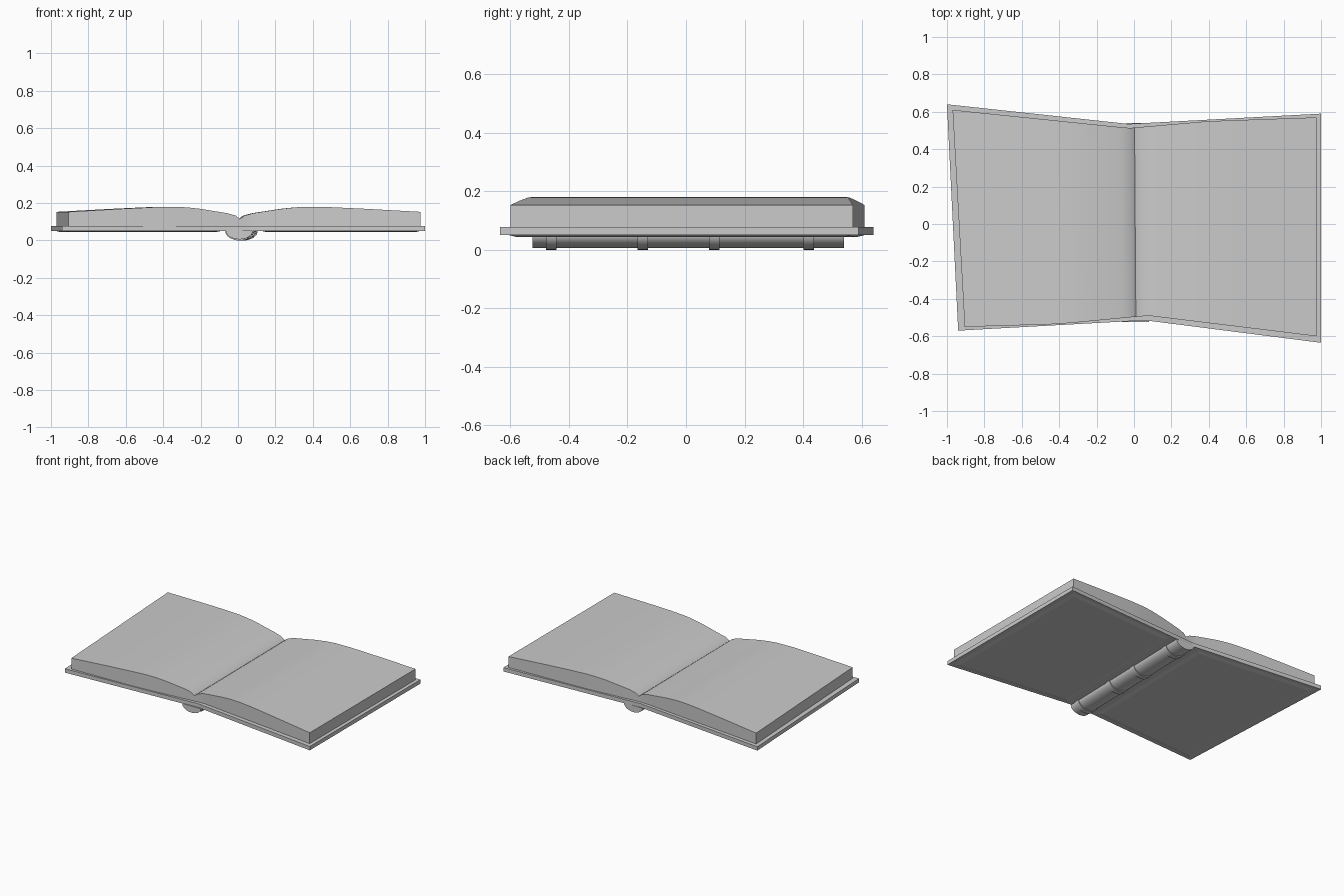
import bpy, bmesh, math
from mathutils import Vector

if "Cube" in bpy.data.objects:
    bpy.data.objects.remove(bpy.data.objects["Cube"])


def make(name, verts, faces, smooth=None):
    me = bpy.data.meshes.new(name)
    me.from_pydata(verts, [], faces)
    bm = bmesh.new()
    bm.from_mesh(me)
    bmesh.ops.recalc_face_normals(bm, faces=bm.faces)
    bm.to_mesh(me)
    bm.free()
    ob = bpy.data.objects.new(name, me)
    bpy.context.collection.objects.link(ob)
    if smooth:
        bpy.ops.object.select_all(action='DESELECT')
        ob.select_set(True)
        bpy.context.view_layer.objects.active = ob
        bpy.ops.object.shade_smooth_by_angle(angle=math.radians(smooth))
    return ob


def loft(name, rings, smooth=None):
    """Closed rings of equal length joined in order, with capped ends."""
    n = len(rings[0])
    verts = [tuple(p) for r in rings for p in r]
    faces = [(k*n + i, k*n + (i+1) % n, (k+1)*n + (i+1) % n, (k+1)*n + i)
             for k in range(len(rings)-1) for i in range(n)]
    faces += [tuple(range(n)), tuple(range((len(rings)-1)*n, len(rings)*n))]
    return make(name, verts, faces, smooth)


def lerp(pts, x):
    for (x0, y0), (x1, y1) in zip(pts, pts[1:]):
        if x <= x1:
            break
    return y0 + (y1-y0)*(x-x0)/(x1-x0)


# cover boards: front and back edges seen from above
cover_front = [(-0.94, -0.57), (0.06, -0.515), (1.0, -0.635)]
cover_back = [(-1.0, 0.64), (-0.03, 0.535), (1.0, 0.59)]
loft("cover", [[(xf, yf, 0.05), (xb, yb, 0.05), (xb, yb, 0.077), (xf, yf, 0.077)]
               for (xf, yf), (xb, yb) in zip(cover_front, cover_back)])

# page blocks: arched profile falling into the gutter
page_front = [(-0.905, -0.55), (-0.4, -0.535), (0.075, -0.49), (0.975, -0.60)]
page_back = [(-0.97, 0.61), (-0.027, 0.513), (0.4, 0.55), (0.975, 0.57)]
arch = [(0, 0.115), (0.025, 0.133), (0.075, 0.146), (0.15, 0.157), (0.23, 0.169),
        (0.31, 0.177), (0.38, 0.18), (0.5, 0.178), (0.7, 0.169), (1, 0.153)]
for name, xf_end, xb_end in (("left_pages", -0.905, -0.97), ("right_pages", 0.975, 0.975)):
    rings = []
    for u, z in arch:
        xf, xb = 0.01 + (xf_end-0.01)*u, 0.003 + (xb_end-0.003)*u
        yf, yb = lerp(page_front, xf), lerp(page_back, xb)
        rings.append([(xf, yf, 0.075), (xb, yb, 0.075), (xb, yb, z), (xf, yf, z)])
    loft(name, rings, 25)

# raised bevelled panels under each board
def panel(name, corners):
    c = sum((Vector(p) for p in corners), Vector((0, 0))) / 4
    def ring(inset, z):
        out = []
        for p in corners:
            d = Vector(p) - c
            out.append((p[0] - math.copysign(inset, d.x), p[1] - math.copysign(inset, d.y), z))
        return out
    loft(name, [ring(0, 0.051), ring(0.03, 0.044)])


panel("left_panel", [(-0.925, -0.55), (-0.11, -0.505), (-0.09, 0.525), (-0.975, 0.615)])
panel("right_panel", [(0.125, -0.505), (0.975, -0.61), (0.975, 0.57), (0.145, 0.525)])

# rounded spine and its raised bands
def half_tube(name, y0, y1, rx, rz):
    rings = []
    for y in (y0, y1):
        cx = 0.019 + 0.022*y
        rings.append([(cx + rx*math.cos(a), y, 0.052 - rz*math.sin(a))
                      for a in (math.pi*i/16 for i in range(17))])
    loft(name, rings, 30)


half_tube("spine", -0.525, 0.54, 0.072, 0.046)
for i, y in enumerate((-0.46, -0.147, 0.096, 0.42)):
    half_tube(f"spine_band_{i+1}", y-0.018, y+0.018, 0.077, 0.052)
